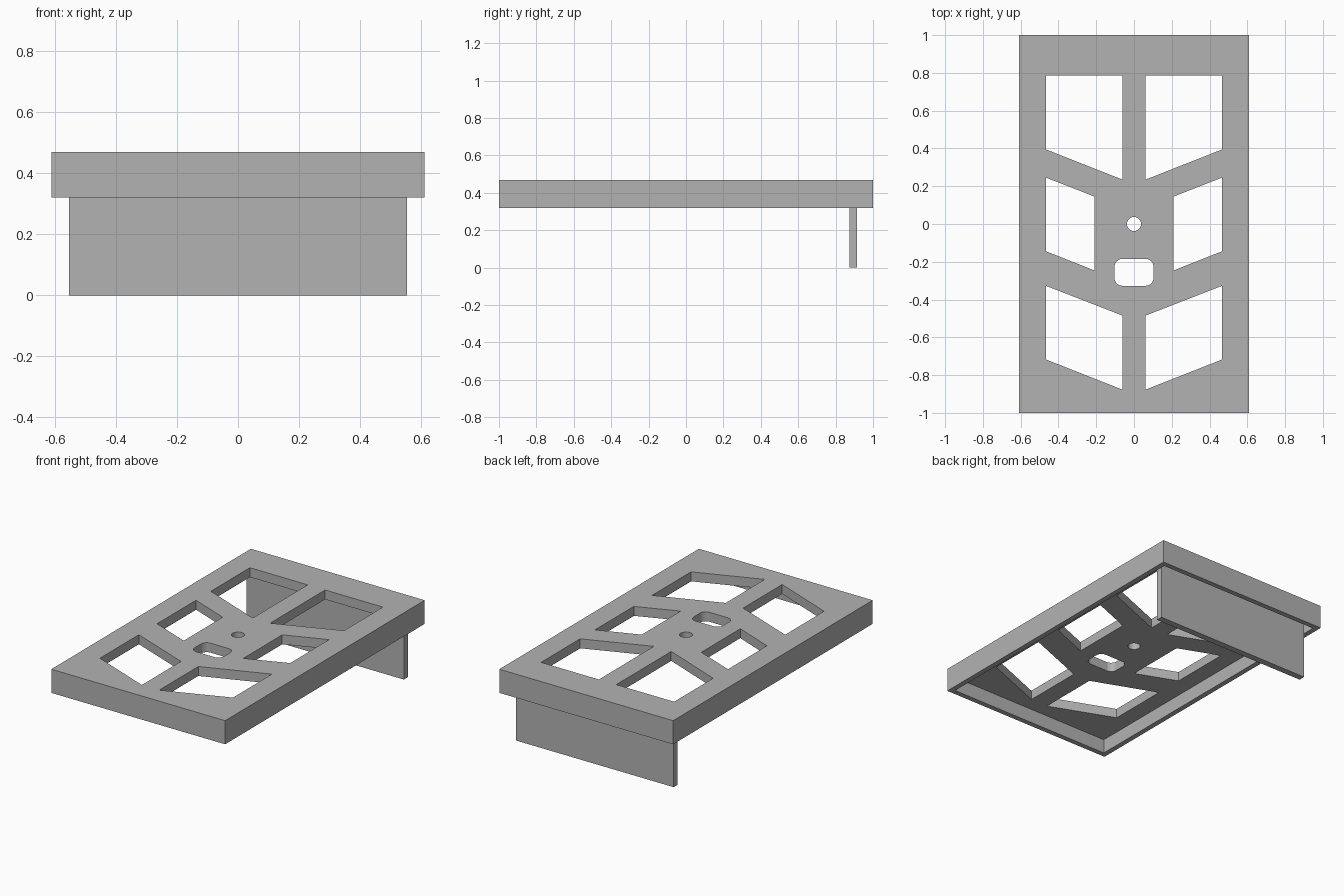
import bpy, bmesh, math

cube = bpy.data.objects.get("Cube")
if cube:
    bpy.data.objects.remove(cube, do_unlink=True)

grey = bpy.data.materials.new("plain grey")
grey.use_nodes = True
grey.diffuse_color = (0.45, 0.45, 0.45, 1)
grey.node_tree.nodes["Principled BSDF"].inputs["Base Color"].default_value = grey.diffuse_color

HALF_W, HALF_L = 0.61, 1.0
BOTTOM, UNDERSIDE, TOP = 0.32, 0.41, 0.47
RIM = 0.033


def prism(name, outlines, z0, z1):
    """Extrude one or more closed outlines from z0 to z1."""
    bm = bmesh.new()
    for outline in outlines:
        face = bm.faces.new([bm.verts.new((x, y, z0)) for x, y in outline])
        extruded = bmesh.ops.extrude_face_region(bm, geom=[face], use_keep_orig=True)
        verts = [v for v in extruded["geom"] if isinstance(v, bmesh.types.BMVert)]
        bmesh.ops.translate(bm, verts=verts, vec=(0, 0, z1 - z0))
    bmesh.ops.recalc_face_normals(bm, faces=bm.faces)
    mesh = bpy.data.meshes.new(name)
    bm.to_mesh(mesh)
    bm.free()
    mesh.materials.append(grey)
    obj = bpy.data.objects.new(name, mesh)
    bpy.context.collection.objects.link(obj)
    return obj


def rect(x, y0, y1):
    return [(-x, y0), (x, y0), (x, y1), (-x, y1)]


def rounded(cx, cy, hx, hy, r, steps=6):
    """Rectangle with rounded corners, as a list of points."""
    points = []
    for i, (sx, sy) in enumerate([(1, 1), (-1, 1), (-1, -1), (1, -1)]):
        for k in range(steps + 1):
            a = math.pi / 2 * (i + k / steps)
            points.append((cx + sx * (hx - r) + r * math.cos(a),
                           cy + sy * (hy - r) + r * math.sin(a)))
    return points


def cut(target, cutter):
    mod = target.modifiers.new(cutter.name, "BOOLEAN")
    mod.operation = "DIFFERENCE"
    mod.solver = "EXACT"
    mod.object = cutter
    bpy.context.view_layer.objects.active = target
    bpy.ops.object.modifier_apply(modifier=mod.name)
    bpy.data.objects.remove(cutter, do_unlink=True)


# Hollow tray, open underneath
tray = prism("tray", [rect(HALF_W, -HALF_L, HALF_L)], BOTTOM, TOP)
cut(tray, prism("cavity", [rect(HALF_W - RIM, RIM - HALF_L, HALF_L - RIM)],
                BOTTOM - 0.1, UNDERSIDE))

# Slanted windows: inner x, then inner low/high and outer low/high in y
OUTER = 0.467
windows = []
for inner, in_lo, in_hi, out_lo, out_hi in [
        (0.061, 0.235, 0.786, 0.395, 0.786),
        (0.209, -0.246, 0.145, -0.144, 0.246),
        (0.061, -0.877, -0.485, -0.717, -0.327)]:
    for side in (-1, 1):
        windows.append([(side * inner, in_lo), (side * OUTER, out_lo),
                        (side * OUTER, out_hi), (side * inner, in_hi)])

# Rounded slot and round hole in the middle
slot = rounded(0, -0.256, 0.103, 0.071, 0.04)
hole = [(0.037 * math.cos(math.tau * i / 24), 0.037 * math.sin(math.tau * i / 24))
        for i in range(24)]
cut(tray, prism("openings", windows + [slot, hole], UNDERSIDE - 0.05, TOP + 0.1))

# Upright panel under the back end
prism("back_panel", [rect(0.553, 0.873, 0.914)], 0, UNDERSIDE)
